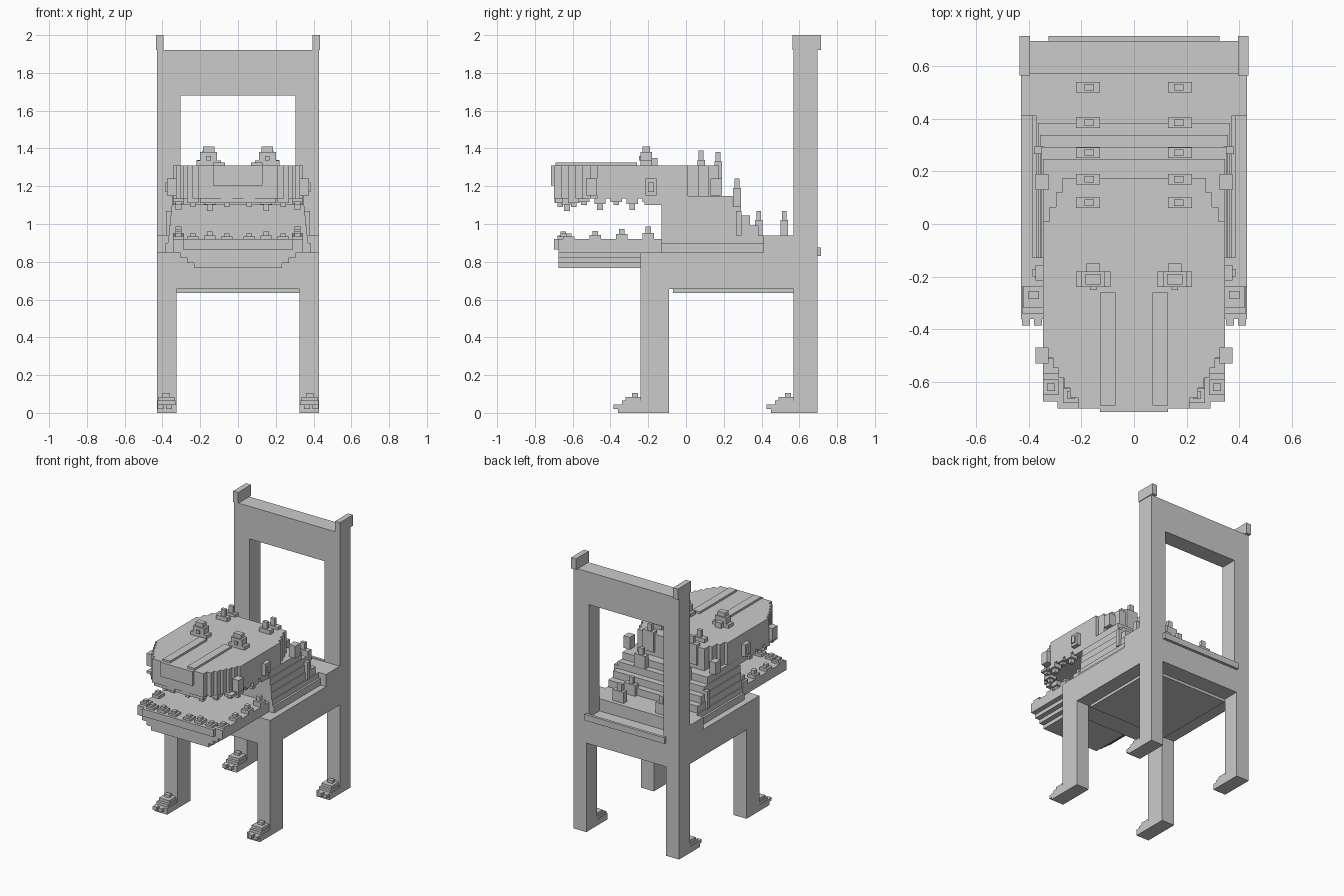
import bpy, bmesh
from mathutils import Vector

cube = bpy.data.objects.get("Cube")
if cube:
    bpy.data.objects.remove(cube, do_unlink=True)

grey = bpy.data.materials.new("plain_grey")
grey.use_nodes = True
tone = (0.6, 0.6, 0.6, 1)
grey.diffuse_color = tone
grey.node_tree.nodes["Principled BSDF"].inputs["Base Color"].default_value = tone

# Shared dimensions of the chair and the head
side, leg_inner, post_inner = 0.43, 0.325, 0.305
leg_front, leg_back = -0.24, -0.09
post_front, post_back = 0.57, 0.695
apron_low, seat_top = 0.655, 0.85
rail_low, rail_top, post_top = 1.68, 1.92, 2
head_half, head_low, head_top = 0.345, 1.135, 1.31
snout, jaw_hinge, jaw_top = -0.7, -0.13, 0.92


def box(x, y, z):
    """Box given by its low and high limits on each axis."""
    return tuple(zip(x, y, z))


def slab(half, y, z):
    """Box centred on x."""
    return box(x=(-half, half), y=y, z=z)


def block(centre, size, z):
    """Box given by its plan centre, plan size and height limits."""
    spans = [(c - s / 2, c + s / 2) for c, s in zip(centre, size)]
    return box(spans[0], spans[1], z)


def mirrored(boxes):
    flipped = [((-high[0], *low[1:]), (-low[0], *high[1:])) for low, high in boxes]
    return boxes + flipped


def part(name, boxes):
    """Make one object out of several boxes."""
    bm = bmesh.new()
    for low, high in boxes:
        low, high = Vector(low), Vector(high)
        made = bmesh.ops.create_cube(bm, size=1)
        for vert in made["verts"]:
            vert.co = vert.co * (high - low) + (low + high) / 2
    mesh = bpy.data.meshes.new(name)
    bm.to_mesh(mesh)
    bm.free()
    mesh.materials.append(grey)
    bpy.context.collection.objects.link(bpy.data.objects.new(name, mesh))


# Chair frame
leg_x, post_y = (leg_inner, side), (post_front, post_back)
part("front_legs", mirrored([box(leg_x, (leg_front, leg_back), (0, apron_low))]))
part("back_legs", mirrored([box(leg_x, post_y, (0, apron_low))]))
part("back_posts", mirrored([box((post_inner, side), post_y, (seat_top, rail_top))]))
part("post_tips", mirrored([box((0.395, 0.435), (0.565, 0.715), (rail_top, post_top))]))
part("top_rail", [slab(post_inner, post_y, (rail_low, rail_top))])
part("seat", [slab(side, (leg_front, post_back), (apron_low, seat_top))])
part("seat_underside", [slab(leg_inner, (-0.07, post_front), (0.635, apron_low))])
part("back_ledge", [slab(leg_inner, (post_back, 0.715), (0.83, 0.875))])

# Clawed feet, each layer shorter and narrower than the one below
feet = []
for heel in (leg_front, post_front):
    for layer in range(3):
        reach, inset = 0.12 - 0.02 * layer, 0.005 * layer
        feet.append(box((leg_inner + inset, side - inset),
                        (heel - reach, heel), (0, 0.045 + 0.02 * layer)))
    for toe in (0.365, 0.41):
        feet.append(block((toe, heel - 0.1), (0.03, 0.09), z=(0.02, 0.045)))
    feet.append(block((0.38, heel - 0.03), (0.04, 0.03), z=(0.08, 0.105)))
part("feet", mirrored(feet))

# Neck, stepping up from the seat to the head
neck = [slab(side, (0.41, post_front), (seat_top, 0.94)),
        slab(0.385, (jaw_hinge, 0.42), (seat_top, 0.9))]
for step in range(5):
    neck.append(slab(0.37 - 0.006 * step, (jaw_hinge, 0.43 - 0.046 * step),
                     (seat_top, 0.94 + 0.052 * step)))
part("neck", neck)

# Upper head: strips widen from the rounded snout, then narrow at the back
head = []
snout_steps = 7
for step in range(snout_steps):
    share = step / (snout_steps - 1)
    half = 0.21 + (head_half - 0.21) * share ** 0.8
    head.append(slab(half, (snout + 0.23 * share, 0), (head_low, head_top)))
for step in range(4):
    head.append(slab(head_half - 0.024 * step, (jaw_hinge, 0.01 + 0.055 * step),
                     (head_low, head_top)))
part("upper_head", head)
part("snout_plate", [slab(0.13, (-0.715, snout), (1.205, head_top))])
part("snout_ridges", mirrored([box((0.07, 0.13), (-0.69, -0.26), (head_top, 1.325))]))
part("lip_fringe", [slab(0.2, (-0.69, -0.65), (1.11, head_low)),
                    slab(head_half, (-0.22, jaw_hinge), (1.1, head_low))])

# Lower jaw, tapering downwards in layers
jaw = [slab(0.29, (snout, jaw_hinge), (0.865, jaw_top))]
for layer in range(4):
    back = leg_front if layer else jaw_hinge
    jaw.append(slab(head_half - 0.037 * layer, (snout + 0.025, back),
                    (seat_top - 0.028 * layer, jaw_top)))
part("lower_jaw", jaw)


def tooth(x, y, root, tip):
    """Stepped tooth: broad at the root, narrow at the tip."""
    middle = (root + tip) / 2
    return [block((x, y), (wide, wide), sorted(ends))
            for wide, ends in ((0.06, (root, middle)), (0.03, (middle, tip)))]


# Teeth along the front and sides of both jaws, alternating in length
upper, lower = [], []
for place in range(3):
    across = 0.06 + 0.09 * place
    long = 0.02 * (place % 2)
    upper += tooth(across, snout + 0.035 * (place + 1), head_low, 1.09 - long)
    lower += tooth(across, snout + 0.05, jaw_top, 0.95 + long / 2)
for place in range(5):
    along = -0.54 + 0.085 * place
    upper += tooth(0.315, along, head_low, 1.1 - 0.025 * (place % 2))
for place in range(4):
    along = -0.62 + 0.14 * place
    lower += tooth(0.315, along, jaw_top, 0.95 + 0.012 * place)
part("upper_teeth", mirrored(upper))
part("lower_teeth", mirrored(lower))

# Eyes: stacked blocks with a small pupil in front and a lid behind
eye_x, eye_y, brow = 0.155, -0.21, 1.335
part("eyes", mirrored([
    block((eye_x, eye_y), (0.13, 0.06), z=(head_top, brow)),
    block((eye_x, eye_y), (0.09, 0.06), z=(brow, 1.38)),
    block((eye_x, eye_y), (0.06, 0.04), z=(1.38, 1.41)),
    block((eye_x, eye_y + 0.04), (0.05, 0.04), z=(head_top, 1.35))]))
part("pupils", mirrored([block((eye_x, eye_y - 0.03), (0.025, 0.02), z=(brow, 1.36))]))

# Cheek plates along the sides of the head and neck
cheeks = [block((0.35, along), (0.05, 0.06), z=(1.15, 1.24))
          for along in (-0.5, -0.185, 0.16)]
cheeks.append(block((0.36, -0.185), (0.05, 0.03), z=(1.17, 1.22)))
cheeks.append(block((0.36, 0.28), (0.04, 0.03), z=(0.94, 1.07)))
part("cheek_plates", mirrored(cheeks))

# Paired spines down the neck
spines = []
for along, tip in ((0.08, 1.39), (0.17, 1.38), (0.27, 1.24), (0.385, 1.07), (0.52, 1.07)):
    spines.append(block((0.175, along), (0.09, 0.04), z=(tip - 0.2, tip - 0.05)))
    spines.append(block((0.17, along), (0.035, 0.025), z=(tip - 0.05, tip)))
part("neck_spines", mirrored(spines))
